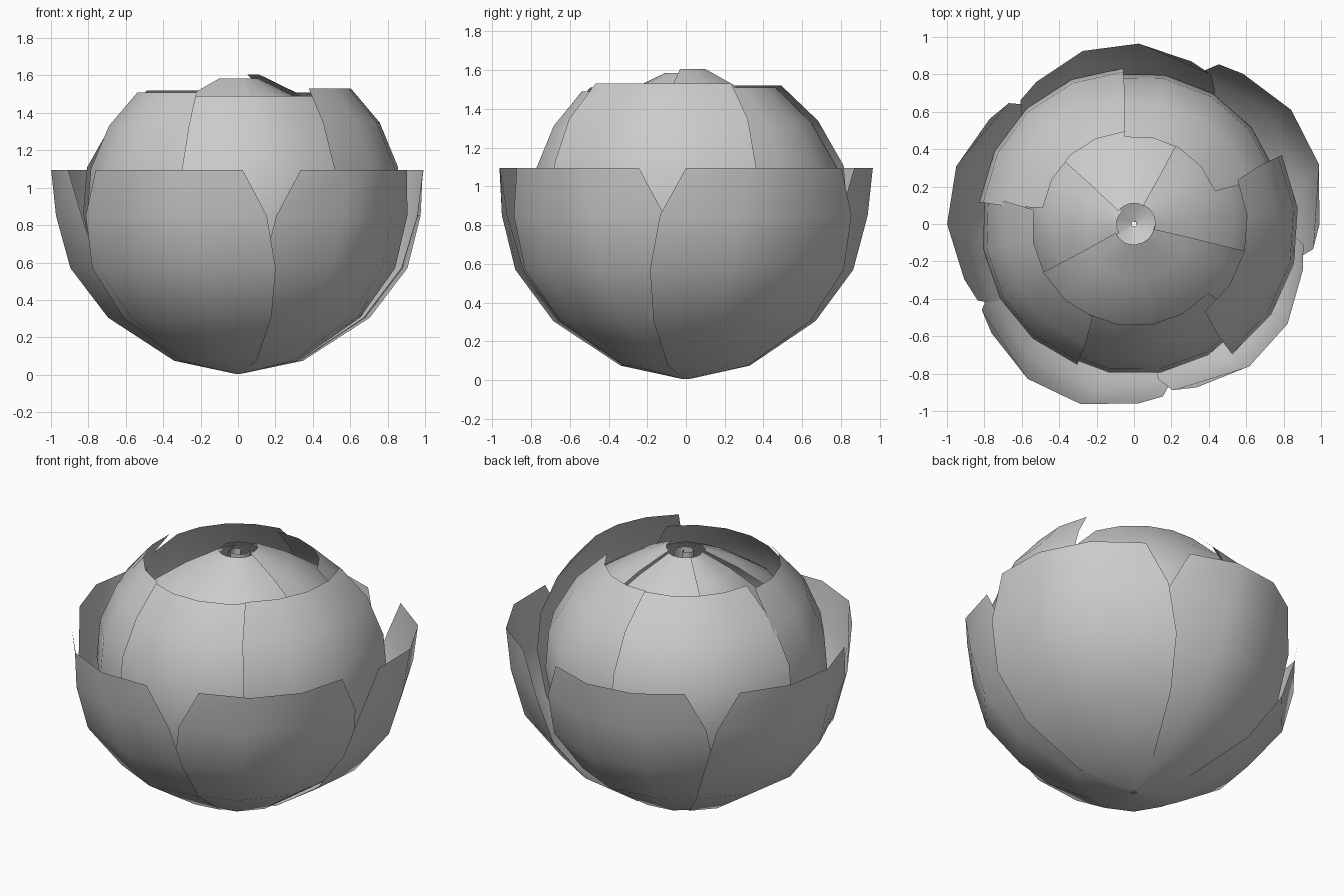
import bpy, bmesh, math

if "Cube" in bpy.data.objects:
    bpy.data.objects.remove(bpy.data.objects["Cube"])

# profile rows: (radius, height, half angle in degrees)
OUTER = [(0.015, 0.005, 50), (0.34, 0.075, 43), (0.69, 0.305, 41),
         (0.89, 0.57, 39), (0.965, 0.85, 35), (0.99, 1.095, 27)]
MIDDLE = [(0.015, 0.015, 45), (0.31, 0.09, 40), (0.62, 0.31, 39), (0.77, 0.58, 39),
          (0.82, 0.86, 39), (0.80, 1.10, 39), (0.71, 1.33, 39), (0.565, 1.51, 37)]
INNER = [(0.015, 0.03, 45), (0.27, 0.12, 40), (0.51, 0.33, 38), (0.66, 0.60, 38),
         (0.70, 0.88, 38), (0.66, 1.13, 38), (0.53, 1.34, 38),
         (0.30, 1.49, 38), (0.11, 1.585, 40)]


def link(name, bm):
    """Turn a bmesh into a smooth shaded object."""
    mesh = bpy.data.meshes.new(name)
    bm.to_mesh(mesh)
    bm.free()
    mesh.polygons.foreach_set("use_smooth", [True] * len(mesh.polygons))
    bpy.context.collection.objects.link(bpy.data.objects.new(name, mesh))


def petal(name, profile, centre, scale, segs, tuck, lift=0.0, close=1.0):
    """Curved single-surface petal, side edges tucked in, rim closed by a factor."""
    bm = bmesh.new()
    rows = []
    top = profile[-1][1]
    for n, (r, z, half) in enumerate(profile):
        k = len(profile) - 1 - n
        shut = 1 - (1 - close) * max(0, 1 - 0.6 * k)
        row = []
        for i in range(segs + 1):
            t = 2 * i / segs - 1
            a = math.radians(centre + half * t)
            rr = r * scale * shut * (1 - tuck * t * t)
            row.append(bm.verts.new((rr * math.cos(a), rr * math.sin(a), z + lift * z / top)))
        rows.append(row)
    for lo, hi in zip(rows, rows[1:]):
        for i in range(segs):
            bm.faces.new((lo[i], lo[i + 1], hi[i + 1], hi[i]))
    link(name, bm)


# open outer petals
for i, (c, s) in enumerate([(27, 1.055), (97.5, 0.98), (171, 1.015), (244.5, 1.02), (-42, 0.995)]):
    petal(f"outer_petal_{i + 1}", OUTER, c, s, 3, 0.05)

# middle petals closing over the bud
for i, (c, s, l, k) in enumerate([(-14, 1.075, 0.02, 1.0), (133, 1.03, 0.01, 0.86),
                                  (209, 1.0, 0.0, 0.97), (59, 0.995, 0.0, 0.84),
                                  (280, 0.985, -0.02, 0.98)]):
    petal(f"middle_petal_{i + 1}", MIDDLE, c, s, 4, 0.01, l, k)

# inner petals forming the dome, one of them sunken
for i, (c, s, l) in enumerate([(-45, 1.0, 0.0), (24, 1.04, 0.02), (100, 1.01, 0.0),
                               (172, 0.85, -0.01), (246, 1.01, 0.0)]):
    petal(f"inner_petal_{i + 1}", INNER, c, s, 4, 0.01, l)

# rolled strip at the heart of the bud
bm = bmesh.new()
prev = None
for i in range(10):
    a = math.radians(45 * i)
    r = 0.015 + 0.006 * i
    pair = [bm.verts.new((r * math.cos(a), r * math.sin(a), z)) for z in (1.4, 1.58)]
    if prev:
        bm.faces.new((prev[0], pair[0], pair[1], prev[1]))
    prev = pair
link("bud_heart", bm)
